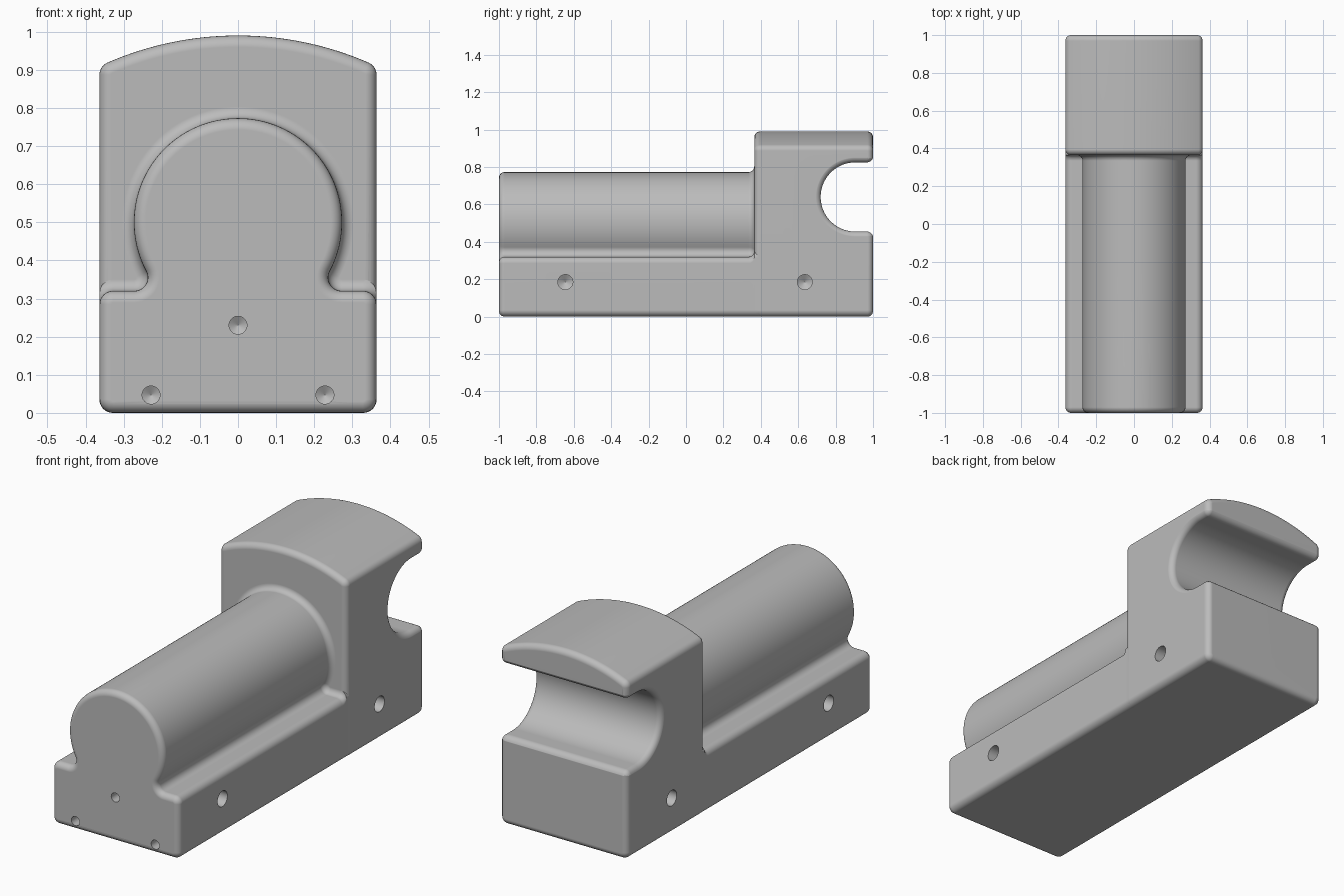
import bpy, bmesh
from math import sin, cos, pi, radians, sqrt, atan2, degrees
from mathutils import Matrix

old = bpy.data.objects.get("Cube")
if old:
    bpy.data.objects.remove(old, do_unlink=True)

ROUND = 0.03      # edge rounding at the ends of a solid
CORNER = 0.035    # corner radius inside a profile

grey = bpy.data.materials.new("plain grey")
grey.use_nodes = True
grey.diffuse_color = (0.5, 0.5, 0.5, 1)
grey.node_tree.nodes["Principled BSDF"].inputs["Base Color"].default_value = (0.5, 0.5, 0.5, 1)


def outline(arcs, d):
    """Closed outline mirrored in u from arcs (u, v, radius, from, to, steps, sign, lift).
    d offsets it; where lift is set, a growing outline only raises that arc."""
    half = []
    for u, v, r, a0, a1, steps, sign, lift in arcs:
        if d > 0 and lift is not None:
            v += d * lift
        else:
            r += sign * d
        for i in range(steps + 1):
            a = radians(a0 + (a1 - a0) * i / steps)
            half.append((u + r * cos(a), v + r * sin(a)))
    return half + [(-u, v) for u, v in reversed(half) if u > 1e-5]


def loft(name, arcs, rings, matrix=Matrix()):
    """Solid through offset copies of one outline, placed along local y."""
    bm = bmesh.new()
    loops = [[bm.verts.new((u, a, v)) for u, v in outline(arcs, d)] for a, d in rings]
    for p, q in zip(loops, loops[1:]):
        for i in range(len(p)):
            bm.faces.new((p[i - 1], p[i], q[i], q[i - 1]))
    bm.faces.new(loops[0])
    bm.faces.new(loops[-1][::-1])
    bmesh.ops.remove_doubles(bm, verts=bm.verts, dist=1e-5)
    bm.transform(matrix)
    bmesh.ops.recalc_face_normals(bm, faces=bm.faces)
    mesh = bpy.data.meshes.new(name)
    bm.to_mesh(mesh)
    bm.free()
    mesh.materials.append(grey)
    obj = bpy.data.objects.new(name, mesh)
    bpy.context.collection.objects.link(obj)
    return obj


def end_rings(end, side, sign, steps=6):
    """Quarter-round ending at 'end', listed from the inside outwards."""
    turns = [pi / 2 * i / steps for i in range(steps + 1)]
    return [(end + side * ROUND * (sin(t) - 1), sign * ROUND * (1 - cos(t))) for t in turns]


def combine(target, tool, operation):
    bpy.context.view_layer.objects.active = target
    mod = target.modifiers.new(operation, 'BOOLEAN')
    mod.operation, mod.solver, mod.object = operation, 'EXACT', tool
    bpy.ops.object.modifier_apply(modifier=mod.name)
    bpy.data.objects.remove(tool, do_unlink=True)


# Boiler on its flat base: keyhole outline, rounded front, fillet into the cab
half_w, shoulder, boiler_r, boiler_z = 0.363, 0.32, 0.273, 0.5
neck_z = shoulder + CORNER
neck_x = sqrt((boiler_r + CORNER) ** 2 - (boiler_z - neck_z) ** 2)
neck_a = degrees(atan2(boiler_z - neck_z, neck_x))
side = half_w - CORNER
boiler_arcs = [
    (side, CORNER + 0.0005, CORNER, -90, 0, 8, 1, 0),
    (side, shoulder - CORNER, CORNER, 0, 90, 8, 1, 1),
    (neck_x, neck_z, CORNER, 270, 180 - neck_a, 12, -1, None),
    (0, boiler_z, boiler_r, -neck_a, 90, 40, 1, None),
]
body = loft("locomotive_body", boiler_arcs,
            end_rings(-1, -1, -1)[::-1] + end_rings(0.365, 1, 1) + [(0.5, ROUND)])

# Cab: tall block with an arched roof
cab_w, roof_r, top = 0.3635, 0.86, 0.99
cab_side = cab_w - CORNER
rise = sqrt((roof_r - CORNER) ** 2 - cab_side ** 2)
roof_a = degrees(atan2(rise, cab_side))
cab_arcs = [
    (cab_side, CORNER, CORNER, -90, 0, 8, 1, None),
    (cab_side, top - roof_r + rise, CORNER, 0, roof_a, 6, 1, None),
    (0, top - roof_r, roof_r, roof_a, 90, 16, 1, None),
]
cab = loft("cab", cab_arcs, end_rings(0.365, -1, -1)[::-1] + end_rings(1, 1, -1))
combine(body, cab, 'UNION')

# Window: round slot across the cab, open at the back with softened rims
win_r, win_y, win_z, lip = 0.185, 0.905, 0.64, 0.967
window_arcs = [
    (0, win_y, win_r, -90, 0, 28, 1, None),
    (win_r + CORNER, lip, CORNER, 180, 90, 8, -1, None),
    (win_r + CORNER, 1.1, 0, 0, 0, 1, 0, None),
]
across = Matrix(((0, 1, 0, 0), (0, 0, 1, 0), (1, 0, 0, win_z), (0, 0, 0, 1)))
window = loft("window_cutter", window_arcs,
              [(-0.45, ROUND)] + end_rings(-0.364, -1, 1)[::-1]
              + end_rings(0.364, 1, 1) + [(0.45, ROUND)], across)
combine(body, window, 'DIFFERENCE')


# Drilled holes with pointed bottoms; local +y runs into the material
def drill(location, radius, depth, turn=0, axis='Z'):
    arcs = [(0, 0, radius, -90, 90, 20, 1, None)]
    place = Matrix.Translation(location) @ Matrix.Rotation(radians(turn), 4, axis)
    tool = loft("drill_cutter", arcs,
                [(-0.1, 0), (depth, 0), (depth + radius * 0.6, -radius * 0.99)], place)
    combine(body, tool, 'DIFFERENCE')


drill((0, -0.68, boiler_z + boiler_r), 0.092, 0.25, -90, 'X')   # chimney socket
drill((0, -1, 0.23), 0.0235, 0.12)                              # front centre
drill((0, 1, 0.125), 0.047, 0.15, 180)                          # rear coupling
for s in (-1, 1):
    drill((s * 0.228, -1, 0.047), 0.0235, 0.12)                 # front lower pair
    for y in (-0.645, 0.635):
        drill((s * half_w, y, 0.185), 0.04, 0.15, s * 90)       # axle holes

# Smooth shading with sharp hole rims
bpy.ops.object.select_all(action='DESELECT')
body.select_set(True)
bpy.context.view_layer.objects.active = body
bpy.ops.object.shade_smooth_by_angle(angle=radians(35))
weighted = body.modifiers.new("even shading", 'WEIGHTED_NORMAL')
weighted.keep_sharp = True
